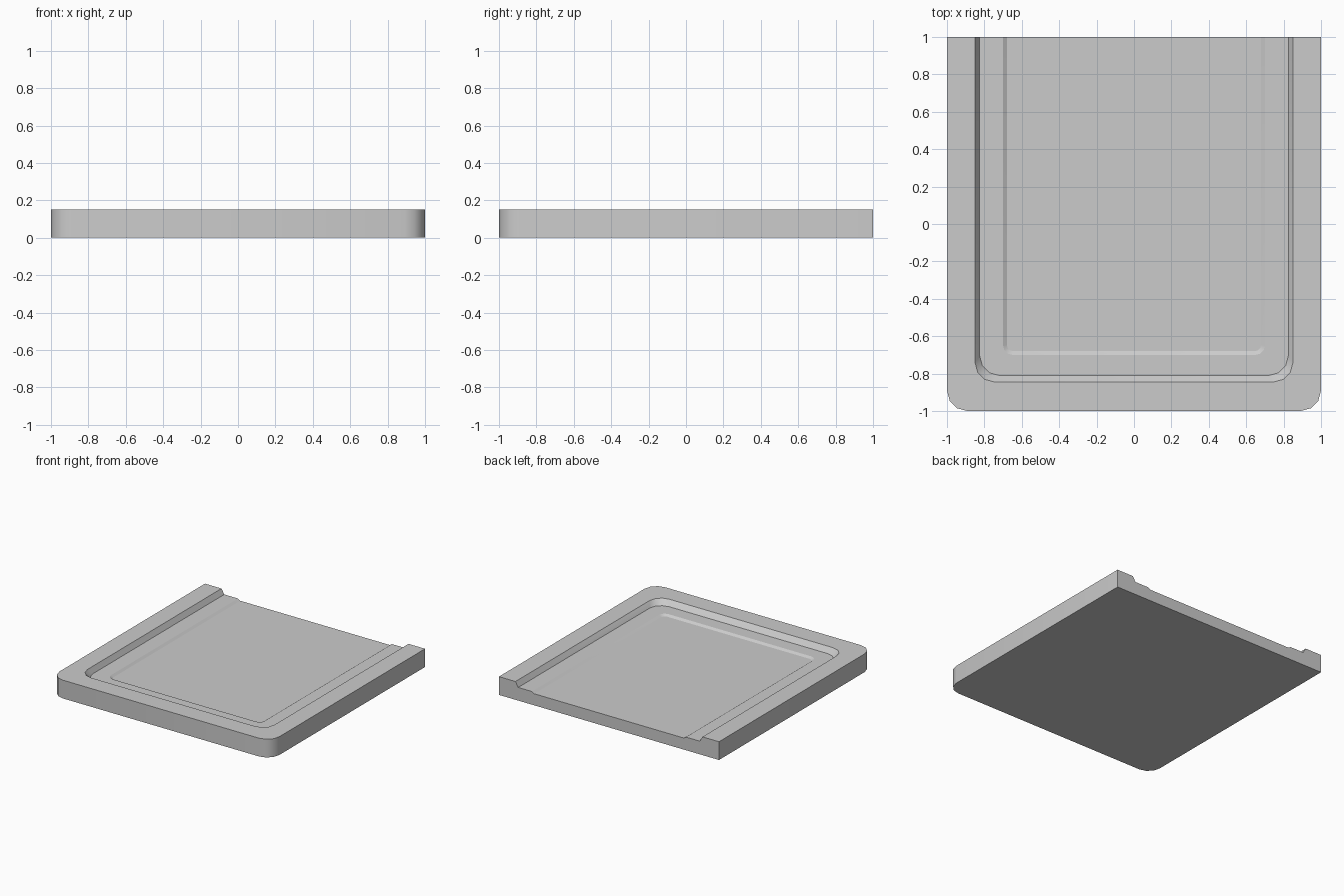
import bpy, bmesh, math

if "Cube" in bpy.data.objects:
    bpy.data.objects.remove(bpy.data.objects["Cube"])


def u_loop(bm, half_x, front, radius, z, segments=3):
    """Open U outline: back left, rounded front corners, back right."""
    pts = [(-half_x, 1)]
    for side, start in ((-1, math.pi), (1, 1.5 * math.pi)):
        cx, cy = side * (half_x - radius), front + radius
        for i in range(segments + 1):
            a = start + i / segments * math.pi / 2
            pts.append((cx + radius * math.cos(a), cy + radius * math.sin(a)))
    pts.append((half_x, 1))
    return [bm.verts.new((x, y, z)) for x, y in pts]


bm = bmesh.new()

# Stepped section: base, outer rim, first step, ledge, recessed floor
section = [
    (1.00, -1.00, 0.11, 0.00),
    (1.00, -1.00, 0.11, 0.15),
    (0.85, -0.845, 0.105, 0.15),
    (0.825, -0.81, 0.105, 0.108),
    (0.70, -0.70, 0.05, 0.108),
    (0.68, -0.68, 0.035, 0.095),
]
loops = [u_loop(bm, *s) for s in section]
for a, b in zip(loops, loops[1:]):
    for i in range(len(a) - 1):
        bm.faces.new((a[i], a[i + 1], b[i + 1], b[i]))

# Underside, floor and open back end
bm.faces.new(loops[0][::-1])
bm.faces.new(loops[-1])
bm.faces.new([l[0] for l in loops] + [l[-1] for l in reversed(loops)])
bmesh.ops.recalc_face_normals(bm, faces=bm.faces)

mesh = bpy.data.meshes.new("stepped_tray")
bm.to_mesh(mesh)
bm.free()
tray = bpy.data.objects.new("stepped_tray", mesh)
bpy.context.collection.objects.link(tray)

# Smooth corners, crisp steps
bpy.context.view_layer.objects.active = tray
tray.select_set(True)
bpy.ops.object.shade_smooth_by_angle(angle=math.radians(31))
